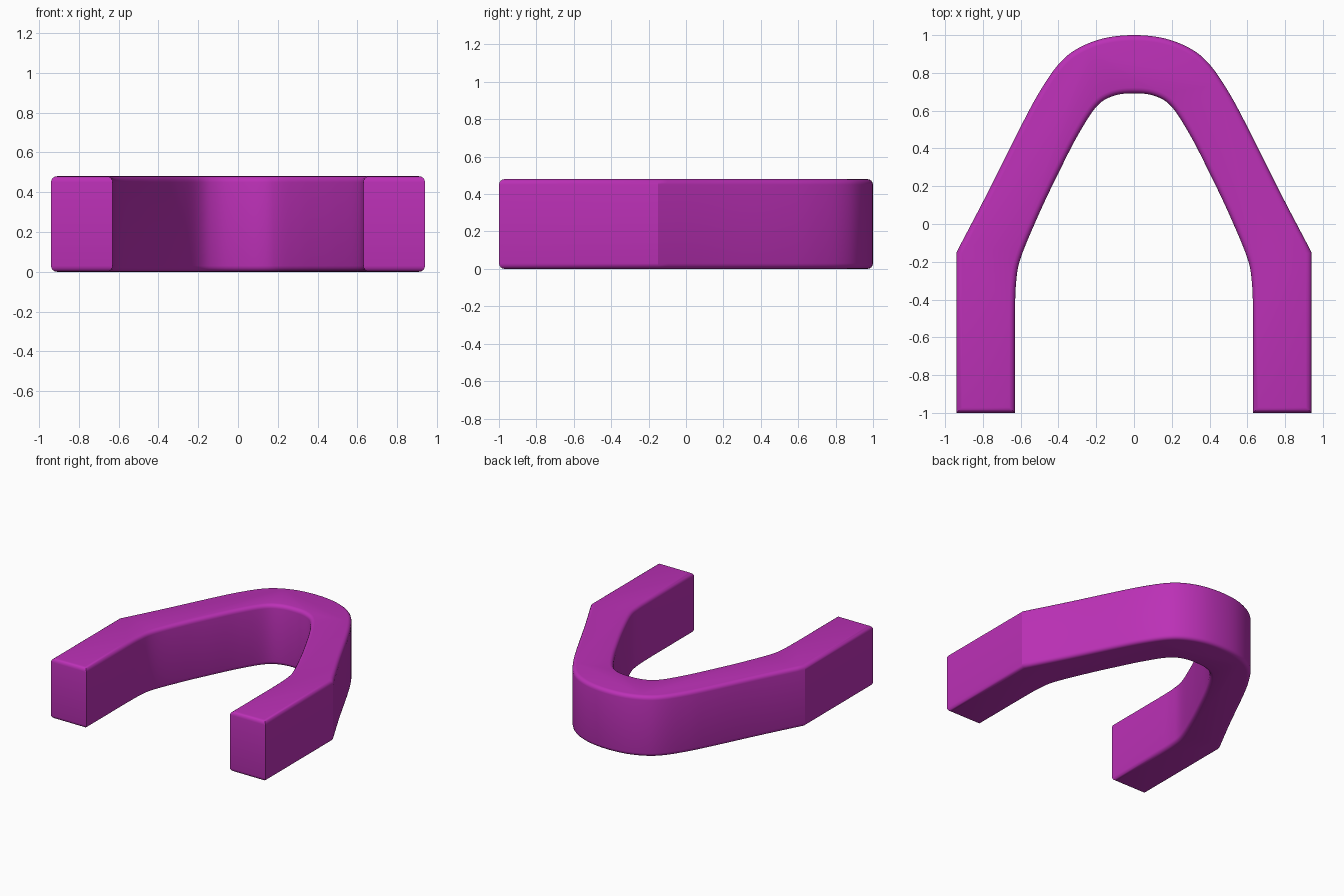
import bpy, bmesh
from mathutils import Vector

if "Cube" in bpy.data.objects:
    bpy.data.objects.remove(bpy.data.objects["Cube"])

HEIGHT = 0.48
ROUND = 0.03


def spline(points, steps=6):
    """Smooth curve through the points (Catmull-Rom)."""
    p = [Vector(q) for q in points]
    p = [2 * p[0] - p[1]] + p + [2 * p[-1] - p[-2]]
    out = []
    for a, b, c, d in zip(p, p[1:], p[2:], p[3:]):
        for i in range(steps):
            t = i / steps
            out.append(0.5 * (2 * b + (c - a) * t + (2 * a - 5 * b + 4 * c - d) * t * t
                              + (3 * b - a - 3 * c + d) * t ** 3))
    return out + [p[-2]]


def mirrored(half):
    """Continue a right half ending at x = 0 with its reflection."""
    return half + [Vector((-v.x, v.y)) for v in reversed(half[:-1])]


def full_curve(points):
    """Spline the right half together with its mirror so the apex is smooth."""
    pts = points + [(-x, y) for x, y in reversed(points[:-1])]
    return spline(pts)


# Outer outline: straight legs, crisp shoulder, rounded nose
outer = full_curve([(0.94, -0.15), (0.77, 0.175), (0.60, 0.515), (0.50, 0.70),
                    (0.40, 0.845), (0.30, 0.928), (0.16, 0.983), (0, 1)])
outer = [Vector((0.94, -1))] + outer + [Vector((-0.94, -1))]

# Inner outline: soft shoulder and tighter nose
inner = full_curve([(0.63, -0.48), (0.625, -0.32), (0.60, -0.18), (0.50, 0.06),
                    (0.40, 0.27), (0.30, 0.465), (0.20, 0.62), (0.11, 0.678), (0, 0.692)])
inner = [Vector((0.63, -1))] + inner + [Vector((-0.63, -1))]

# Extrude the outline into a solid arch
bm = bmesh.new()
ring = outer + inner[::-1]
face = bm.faces.new([bm.verts.new((v.x, v.y, 0)) for v in ring])
top = bmesh.ops.extrude_face_region(bm, geom=[face])["geom"]
bmesh.ops.translate(bm, vec=(0, 0, HEIGHT),
                    verts=[g for g in top if isinstance(g, bmesh.types.BMVert)])
bmesh.ops.recalc_face_normals(bm, faces=bm.faces)

# Round the top and bottom rims only
rims = [e for e in bm.edges if abs(e.verts[0].co.z - e.verts[1].co.z) < 1e-5]
bmesh.ops.bevel(bm, geom=rims, offset=ROUND, offset_type='OFFSET', segments=4,
                profile=0.5, affect='EDGES', clamp_overlap=True)
bmesh.ops.recalc_face_normals(bm, faces=bm.faces)

mesh = bpy.data.meshes.new("arch")
bm.to_mesh(mesh)
bm.free()
arch = bpy.data.objects.new("arch", mesh)
bpy.context.collection.objects.link(arch)

# Magenta finish
mat = bpy.data.materials.new("magenta")
mat.diffuse_color = (0.50, 0.03, 0.47, 1)
mat.use_nodes = True
mat.node_tree.nodes["Principled BSDF"].inputs["Base Color"].default_value = mat.diffuse_color
mesh.materials.append(mat)

bpy.context.view_layer.objects.active = arch
arch.select_set(True)
bpy.ops.object.shade_smooth_by_angle(angle=0.42)
